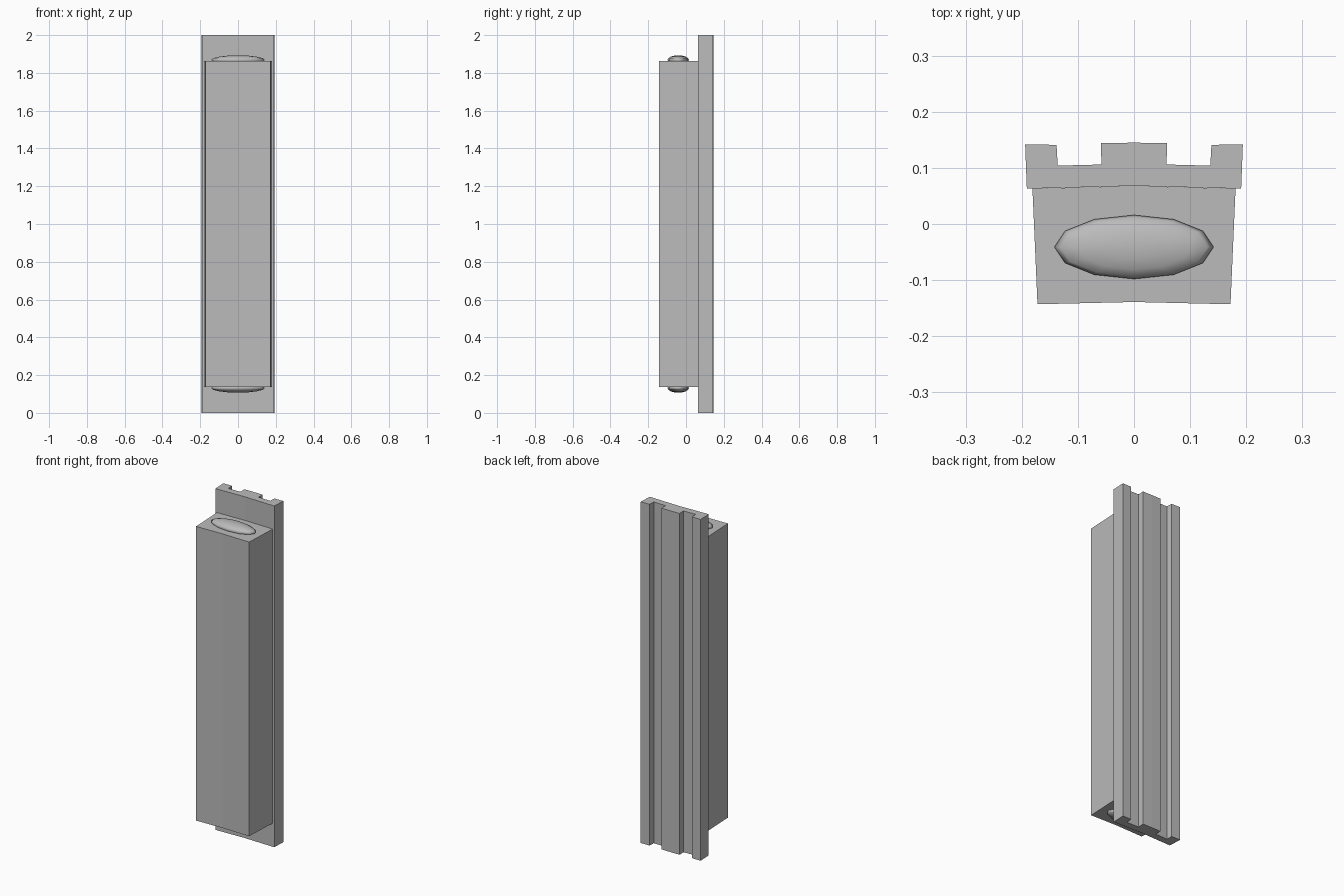
import bpy, bmesh

cube = bpy.data.objects.get("Cube")
if cube:
    bpy.data.objects.remove(cube, do_unlink=True)

grey = bpy.data.materials.new("plain_grey")
grey.use_nodes = True
colour = (0.5, 0.5, 0.5, 1)
grey.diffuse_color = colour
grey.node_tree.nodes["Principled BSDF"].inputs["Base Color"].default_value = colour


def finish(bm, name):
    mesh = bpy.data.meshes.new(name)
    bmesh.ops.recalc_face_normals(bm, faces=bm.faces)
    bm.to_mesh(mesh)
    bm.free()
    mesh.materials.append(grey)
    obj = bpy.data.objects.new(name, mesh)
    bpy.context.collection.objects.link(obj)
    return obj


def mirrored_prism(name, half, z0, z1):
    """Extrude a plan outline given as its +x half, front centre to back centre."""
    outline = half + [(-x, y) for x, y in reversed(half) if x > 0]
    bm = bmesh.new()
    face = bm.faces.new([bm.verts.new((x, y, z0)) for x, y in outline])
    geom = bmesh.ops.extrude_face_region(bm, geom=[face])["geom"]
    top = [v for v in geom if isinstance(v, bmesh.types.BMVert)]
    bmesh.ops.translate(bm, verts=top, vec=(0, 0, z1 - z0))
    return finish(bm, name)


# Grooved back plate, slightly bowed
mirrored_prism("back_plate", [
    (0, 0.068), (0.191, 0.063), (0.194, 0.142), (0.138, 0.141),
    (0.136, 0.104), (0.058, 0.106), (0.059, 0.144), (0, 0.145)], 0, 2)

# Tapered main body
mirrored_prism("main_body", [
    (0, -0.139), (0.172, -0.143), (0.181, 0.063), (0, 0.068)], 0.138, 1.862)

# Flattened oval caps on both ends of the body
for name, z in (("top_cap", 1.868), ("bottom_cap", 0.132)):
    bm = bmesh.new()
    bmesh.ops.create_uvsphere(bm, u_segments=12, v_segments=8, radius=1)
    bmesh.ops.scale(bm, verts=bm.verts, vec=(0.142, 0.057, 0.025))
    bmesh.ops.translate(bm, verts=bm.verts, vec=(0, -0.041, z))
    cap = finish(bm, name)
    cap.data.shade_smooth()
